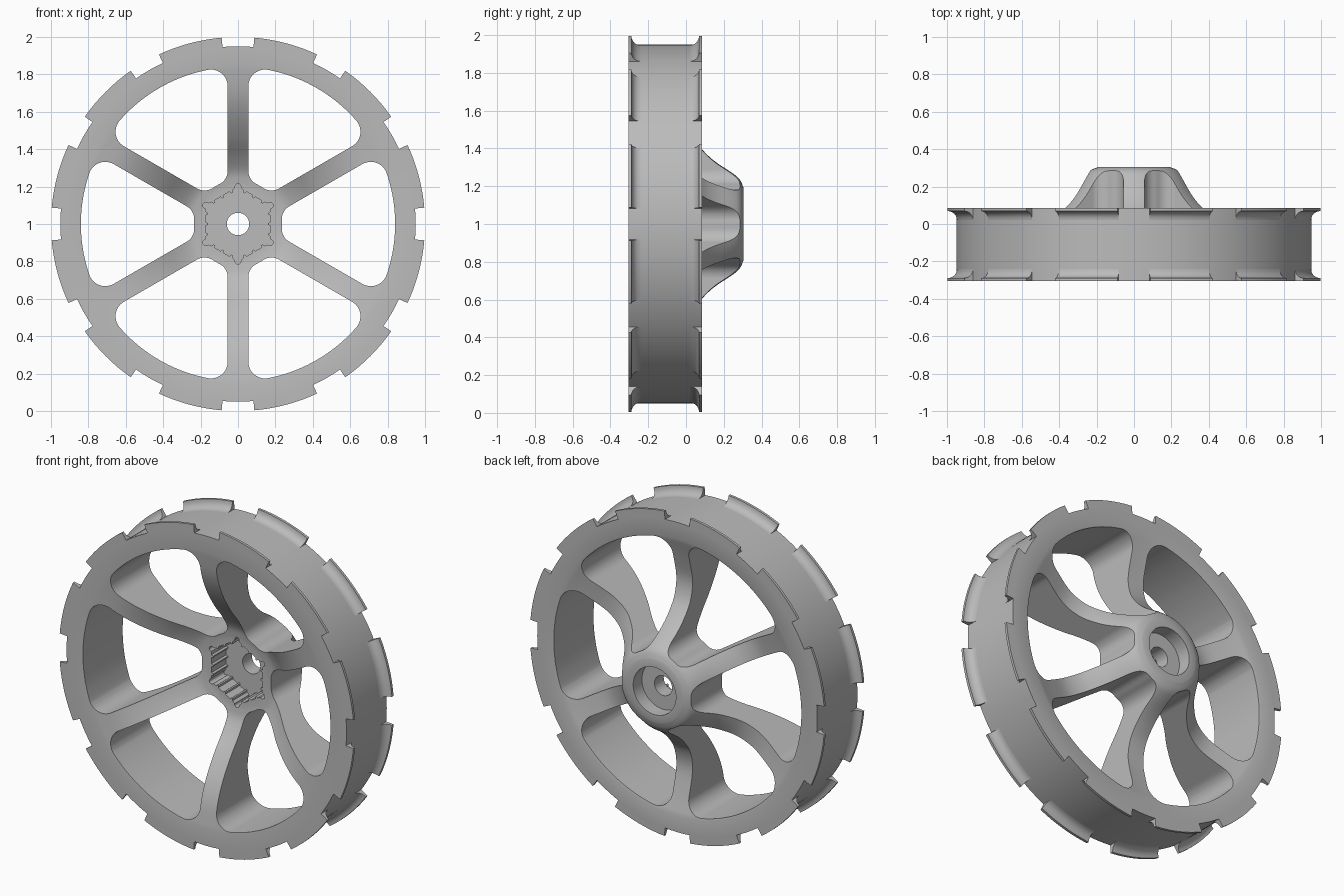
import bpy, bmesh
from math import sin, cos, asin, pi, radians
from mathutils import Vector, Matrix

cube = bpy.data.objects.get("Cube")
if cube:
    bpy.data.objects.remove(cube, do_unlink=True)

SEGMENTS = 144
CENTRE = Matrix.Translation((0, 0, 1))
FRONT, BACK = -0.305, 0.085

plastic = bpy.data.materials.new("grey_plastic")
plastic.use_nodes = True
plastic.diffuse_color = (0.5, 0.5, 0.5, 1)
plastic.node_tree.nodes["Principled BSDF"].inputs["Base Color"].default_value = (0.5, 0.5, 0.5, 1)


def make_object(name, bm):
    bmesh.ops.recalc_face_normals(bm, faces=bm.faces)
    bmesh.ops.transform(bm, matrix=CENTRE, verts=bm.verts)
    mesh = bpy.data.meshes.new(name)
    bm.to_mesh(mesh)
    bm.free()
    mesh.materials.append(plastic)
    obj = bpy.data.objects.new(name, mesh)
    bpy.context.collection.objects.link(obj)
    return obj


def smooth(obj):
    bpy.ops.object.select_all(action='DESELECT')
    obj.select_set(True)
    bpy.context.view_layer.objects.active = obj
    bpy.ops.object.shade_smooth_by_angle(angle=radians(32))


def lathe(bm, profile, start=0, steps=SEGMENTS):
    """Turn a closed (radius, y) profile about the axle; partial turns get end caps."""
    full = steps == SEGMENTS
    rings = []
    for i in range(steps if full else steps + 1):
        a = start + 2 * pi * i / SEGMENTS
        rings.append([bm.verts.new((r * cos(a), y, r * sin(a))) for r, y in profile])
    n = len(profile)
    for i in range(steps):
        p, q = rings[i], rings[(i + 1) % len(rings)]
        for j in range(n):
            k = (j + 1) % n
            bm.faces.new((p[j], p[k], q[k], q[j]))
    if not full:
        bm.faces.new(rings[0])
        bm.faces.new(rings[-1])


def prism(bm, outline, y0, y1):
    """Extrude an (x, z) outline along the axle."""
    ends = [[bm.verts.new((p[0], y, p[1])) for p in outline] for y in (y0, y1)]
    n = len(outline)
    for j in range(n):
        k = (j + 1) % n
        bm.faces.new((ends[0][j], ends[0][k], ends[1][k], ends[1][j]))
    for end in ends:
        bm.faces.new(end)


def spline(points, steps=5):
    """Catmull-Rom curve through the points."""
    p = [Vector(v) for v in points]
    p = [2 * p[0] - p[1]] + p + [2 * p[-1] - p[-2]]
    out = []
    for a, b, c, d in zip(p, p[1:], p[2:], p[3:]):
        for i in range(steps):
            t = i / steps
            out.append(0.5 * (2 * b + (c - a) * t + (2 * a - 5 * b + 4 * c - d) * t * t
                              + (3 * b - a - 3 * c + d) * t ** 3))
    return [tuple(v) for v in out] + [tuple(points[-1])]


def arc(centre, radius, a0, a1, steps):
    return [Vector((centre[0] + radius * cos(a0 + (a1 - a0) * i / steps),
                    centre[1] + radius * sin(a0 + (a1 - a0) * i / steps)))
            for i in range(steps + 1)]


def turned(points, angle):
    rot = Matrix.Rotation(angle, 2)
    return [rot @ Vector(p) for p in points]


# Wheel body: rim, dished web and hub turned as one solid
front_dish = spline([(0.21, -0.01), (0.28, -0.025), (0.36, -0.075), (0.46, -0.155),
                     (0.58, -0.23), (0.7, -0.278), (0.85, FRONT)])
back_dish = spline([(0.85, BACK), (0.72, 0.045), (0.58, 0.015), (0.47, 0.035), (0.39, 0.09),
                    (0.33, 0.155), (0.27, 0.245), (0.235, 0.285), (0.19, 0.305)])
profile = ([(0.06, -0.01)] + front_dish + [(0.95, FRONT), (0.95, BACK)] + back_dish
           + [(0.145, 0.305), (0.145, 0.22), (0.06, 0.22)])
bm = bmesh.new()
lathe(bm, profile)
wheel = make_object("wheel_body", bm)

# Opening between two spokes: outer arc, hub arc and four filleted corners
HALF, R_OUT, R_IN, F_OUT, F_IN = 0.055, 0.84, 0.235, 0.09, 0.08
c_out, c_in = R_OUT - F_OUT, R_IN + F_IN
a_out = pi / 6 - asin((HALF + F_OUT) / c_out)
a_in = pi / 6 - asin((HALF + F_IN) / c_in)
edge = pi / 6 + pi / 2
upper = arc((c_out * cos(a_out), c_out * sin(a_out)), F_OUT, a_out, edge, 10)
upper += arc((c_in * cos(a_in), c_in * sin(a_in)), F_IN, edge, a_in + pi, 10)
lower = [Vector((p.x, -p.y)) for p in reversed(upper)]
hub_side = arc((0, 0), R_IN, a_in, -a_in, 4)[1:-1]
rim_side = arc((0, 0), R_OUT, -a_out, a_out, 18)[1:-1]
opening = upper + hub_side + lower + rim_side

# Hexagonal socket side: rounded corner relief, then small ribs along the flat
APOTHEM = 0.172
corner = APOTHEM / cos(pi / 6)
socket_side = arc((corner * cos(-pi / 6), corner * sin(-pi / 6)), 0.016,
                  -pi / 6 - 1.9, -pi / 6 + 1.9, 8)
for z in (-0.055, 0, 0.055):
    socket_side += [(APOTHEM, z - 0.009), (APOTHEM - 0.012, z - 0.004),
                    (APOTHEM - 0.012, z + 0.004), (APOTHEM, z + 0.009)]

bm = bmesh.new()
socket = []
for k in range(6):
    prism(bm, turned(opening, k * pi / 3), -0.6, 0.6)
    socket += turned(socket_side, k * pi / 3)
prism(bm, socket, -0.6, 0.13)
cutter = make_object("opening_cutter", bm)
cutter.hide_render = True

cut = wheel.modifiers.new("openings", 'BOOLEAN')
cut.operation = 'DIFFERENCE'
cut.solver = 'EXACT'
cut.object = cutter
bpy.context.view_layer.objects.active = wheel
bpy.ops.object.modifier_apply(modifier=cut.name)
bpy.data.objects.remove(cutter, do_unlink=True)
smooth(wheel)

# Tread lugs: twelve flared flange segments on each side of the rim
fillet = [(0.988 - 0.038 * sin(t * pi / 12), 0.062 - 0.044 * (1 - cos(t * pi / 12)))
          for t in range(7)]
lug = [(0.95, 0), (1.0, 0), (1.0, 0.016)]
lug += [(0.95 + 0.05 * (1 - sin(t * pi / 12)), 0.064 - 0.048 * cos(t * pi / 12))
        for t in range(1, 7)]
for name, side, direction in (("front_lugs", FRONT, 1), ("back_lugs", BACK, -1)):
    bm = bmesh.new()
    for k in range(12):
        lathe(bm, [(r, side + direction * y) for r, y in lug], radians(30 * k + 5), 8)
    smooth(make_object(name, bm))
